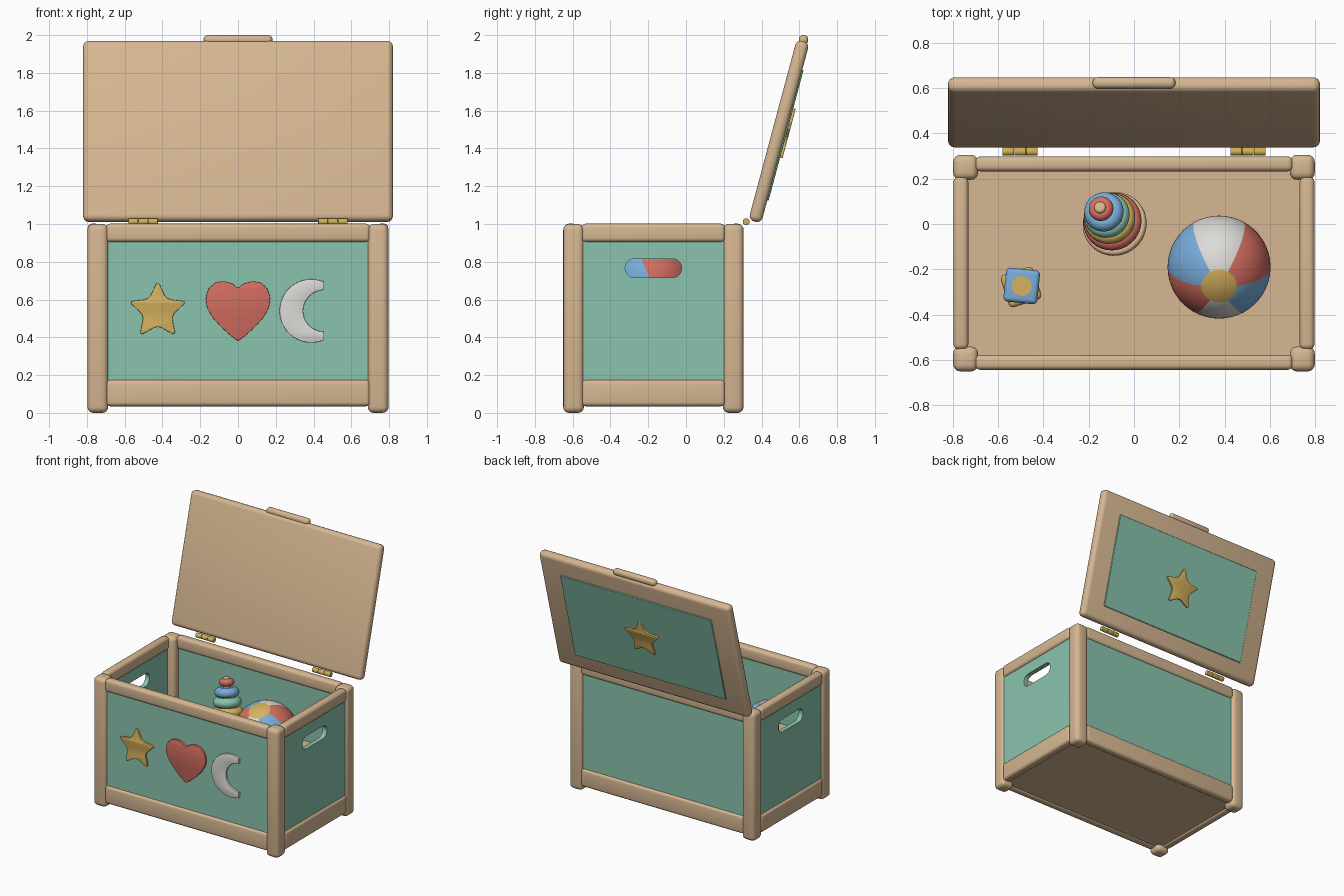
import bpy, bmesh, math
from mathutils import Matrix, Vector

if "Cube" in bpy.data.objects:
    bpy.data.objects.remove(bpy.data.objects["Cube"])

def material(name, r, g, b):
    m = bpy.data.materials.new(name)
    lin = [((c / 255 + 0.055) / 1.055) ** 2.4 for c in (r, g, b)]
    m.diffuse_color = (*lin, 1)
    m.use_nodes = True
    m.node_tree.nodes["Principled BSDF"].inputs["Base Color"].default_value = m.diffuse_color
    return m

WOOD = material("light wood", 214, 183, 146)
GREEN = material("sea green", 138, 197, 174)
YELLOW = material("warm yellow", 214, 178, 94)
RED = material("coral red", 213, 110, 97)
WHITE = material("soft white", 221, 219, 215)
BLUE = material("sky blue", 120, 173, 218)
BRASS = material("brass", 208, 176, 84)

T, S = Matrix.Translation, Matrix.Diagonal
def rot(deg, axis):
    return Matrix.Rotation(math.radians(deg), 4, axis)

def finish(name, bm, mats, matrix=Matrix()):
    bmesh.ops.recalc_face_normals(bm, faces=bm.faces)
    me = bpy.data.meshes.new(name)
    bm.to_mesh(me)
    bm.free()
    for m in mats:
        me.materials.append(m)
    me.polygons.foreach_set("use_smooth", [True] * len(me.polygons))
    me.set_sharp_from_angle(angle=math.radians(40))
    ob = bpy.data.objects.new(name, me)
    ob.matrix_world = matrix
    bpy.context.collection.objects.link(ob)
    return ob

def box(name, size, loc, mat, bevel=0.0, matrix=Matrix(), segments=4):
    bm = bmesh.new()
    bmesh.ops.create_cube(bm, size=1, matrix=S((*size, 1)))
    if bevel:
        bmesh.ops.bevel(bm, geom=bm.edges[:], offset=bevel, segments=segments,
                        profile=0.5, affect='EDGES', clamp_overlap=True)
    return finish(name, bm, [mat], matrix @ T(loc))

def cylinder(name, radius, depth, mat, matrix, bevel=0.0):
    bm = bmesh.new()
    bmesh.ops.create_cone(bm, cap_ends=True, segments=40, radius1=radius, radius2=radius, depth=depth)
    if bevel:
        rims = [e for e in bm.edges if abs(e.verts[0].co.z - e.verts[1].co.z) < 1e-5]
        bmesh.ops.bevel(bm, geom=rims, offset=bevel, segments=4, profile=0.5, affect='EDGES')
    return finish(name, bm, [mat], matrix)

def torus(name, outer, minor, mat, matrix):
    bm = bmesh.new()
    n, k = 40, 16
    rings = []
    for i in range(n):
        a = 2 * math.pi * i / n
        ring = []
        for j in range(k):
            b = 2 * math.pi * j / k
            r = outer - minor + minor * math.cos(b)
            ring.append(bm.verts.new((r * math.cos(a), r * math.sin(a), minor * math.sin(b))))
        rings.append(ring)
    for i in range(n):
        p, q = rings[i], rings[(i + 1) % n]
        for j in range(k):
            bm.faces.new((p[j], q[j], q[(j + 1) % k], p[(j + 1) % k]))
    return finish(name, bm, [mat], matrix)

def plate(name, loops, depth, mat, matrix, bevel=0.0):
    """Flat outline(s) extruded along local z; extra loops become holes."""
    cu = bpy.data.curves.new(name, 'CURVE')
    cu.dimensions, cu.fill_mode = '2D', 'BOTH'
    cu.extrude, cu.bevel_depth, cu.offset = depth / 2 - bevel, bevel, -bevel
    cu.bevel_resolution = 1
    for pts in loops:
        sp = cu.splines.new('POLY')
        sp.points.add(len(pts) - 1)
        for p, (x, y) in zip(sp.points, pts):
            p.co = (x, y, 0, 1)
        sp.use_cyclic_u = True
    tmp = bpy.data.objects.new("outline", cu)
    bpy.context.collection.objects.link(tmp)
    dg = bpy.context.evaluated_depsgraph_get()
    me = bpy.data.meshes.new_from_object(tmp.evaluated_get(dg))
    bm = bmesh.new()
    bm.from_mesh(me)
    bpy.data.objects.remove(tmp)
    bpy.data.meshes.remove(me)
    bmesh.ops.remove_doubles(bm, verts=bm.verts, dist=1e-5)
    for f in bm.faces:
        f.material_index = 0
    return finish(name, bm, [mat], matrix)

def rounded(pts, d):
    out = []
    for i, p in enumerate(pts):
        p, a, b = Vector(p), Vector(pts[i - 1]), Vector(pts[(i + 1) % len(pts)])
        s, e = p + (a - p).normalized() * d, p + (b - p).normalized() * d
        for k in range(6):
            t = k / 5
            out.append(tuple(s * (1 - t) ** 2 + p * 2 * t * (1 - t) + e * t * t))
    return out

def arc(cx, cy, r, a0, a1, n=24):
    return [(cx + r * math.cos(math.radians(a0 + (a1 - a0) * i / n)),
             cy + r * math.sin(math.radians(a0 + (a1 - a0) * i / n))) for i in range(n + 1)]

STAR = rounded([((0.163, 0.078)[i % 2] * math.sin(i * math.pi / 5),
                 (0.163, 0.078)[i % 2] * math.cos(i * math.pi / 5)) for i in range(10)], 0.03)
UPRIGHT = rot(90, 'X')                      # outline plane faces the front
CY = -0.1725                                # centre of the box in y

# Corner posts
for sx, side in ((-1, "left"), (1, "right")):
    for sy, end in ((-1, "front"), (1, "back")):
        box(f"{end}_{side}_post", (0.11, 0.11, 1.0), (sx * 0.742, CY + sy * 0.4225, 0.5), WOOD, 0.032)

# Rails
for z, h, level in ((0.953, 0.097, "top"), (0.105, 0.14, "bottom")):
    for s, end, side in ((-1, "front", "left"), (1, "back", "right")):
        box(f"{end}_{level}_rail", (1.40, 0.065, h), (0, CY + s * 0.4375, z), WOOD, 0.022)
        box(f"{side}_{level}_rail", (0.065, 0.76, h), (s * 0.763, CY, z), WOOD, 0.022)

# Front and back panels
for s, end in ((-1, "front"), (1, "back")):
    box(f"{end}_panel", (1.42, 0.036, 0.82), (0, CY + s * 0.4375, 0.54), GREEN)

# Side panels with hand slots
slot = arc(CY + 0.10, 0.766, 0.05, -90, 90, 12) + arc(CY - 0.10, 0.766, 0.05, 90, 270, 12)
edge = [(CY - 0.40, 0.13), (CY + 0.40, 0.13), (CY + 0.40, 0.95), (CY - 0.40, 0.95)]
for s, side in ((-1, "left"), (1, "right")):
    plate(f"{side}_panel", [edge, slot], 0.036, GREEN, T((s * 0.763, 0, 0)) @ rot(90, 'Z') @ UPRIGHT)

# Bottom board and raised inner floor
box("bottom_board", (1.46, 0.85, 0.03), (0, CY, 0.06), WOOD)
box("inner_floor", (1.49, 0.84, 0.03), (0, CY, 0.465), WOOD)

# Front decorations
face = T((0, -0.634, 0)) @ UPRIGHT
plate("front_star", [STAR], 0.018, YELLOW, face @ T((-0.425, 0.54, 0)), 0.003)
half = [(0.03, .685), (.075, .697), (.12, .69), (.155, .66), (.172, .61), (.165, .56),
        (.135, .505), (.09, .455), (.04, .41)]
heart = [(0, 0.66)] + half + [(0, 0.38)] + [(-x, z) for x, z in reversed(half)]
plate("front_heart", [rounded(heart, 0.012)], 0.018, RED, face, 0.003)
moon = arc(0.388, 0.54, 0.168, 66, 294, 40) + arc(0.455, 0.54, 0.11, 270, 90, 28)
plate("front_moon", [moon], 0.018, WHITE, face, 0.003)

# Open lid, leaning back
lid = T((0, 0.492, 1.49)) @ rot(-15, 'X')
box("lid", (1.64, 0.07, 0.988), (0, 0, 0), WOOD, 0.03, lid)
box("lid_panel", (1.30, 0.02, 0.715), (0, 0.032, -0.01), GREEN, 0.003, lid, 1)
plate("lid_star", [STAR], 0.018, YELLOW, lid @ T((0, 0.046, -0.01)) @ UPRIGHT, 0.003)
box("lid_handle", (0.365, 0.05, 0.05), (0, 0.622, 1.975), WOOD, 0.022)

# Hinges with three knuckles
for s, side in ((-1, "left"), (1, "right")):
    for i in (-1, 0, 1):
        cylinder(f"{side}_hinge_{i + 2}", 0.018, 0.051, BRASS,
                 T((s * 0.502 + i * 0.052, 0.319, 1.012)) @ rot(90, 'Y'), 0.002)

# Beach ball: six segments and two caps
bm = bmesh.new()
bmesh.ops.create_uvsphere(bm, u_segments=48, v_segments=36, radius=0.227)
for f in bm.faces:
    c = f.calc_center_median()
    if abs(c.normalized().z) > math.cos(math.radians(20)):
        f.material_index = 3
    else:
        clockwise = (90 - math.degrees(math.atan2(c.y, c.x)) + 30) % 360
        f.material_index = int(clockwise // 60) % 3
finish("ball", bm, [WHITE, RED, BLUE, YELLOW], T((0.375, -0.19, 0.707)) @ rot(23, 'X'))

# Leaning ring stacker
foot, tip = Vector((-0.085, 0, 0.53)), Vector((-0.152, 0.075, 0.895))
axis = tip - foot
stack = T(foot) @ axis.to_track_quat('Z', 'Y').to_matrix().to_4x4()
cylinder("stacker_base", 0.142, 0.04, WOOD, stack, 0.015)
cylinder("stacker_peg", 0.026, axis.length, WOOD, stack @ T((0, 0, axis.length / 2)), 0.012)
for i, (r, mat) in enumerate(((0.130, RED), (0.115, YELLOW), (0.102, GREEN), (0.088, BLUE), (0.055, RED))):
    torus(f"stacker_ring_{i + 1}", r, 0.036 if i < 4 else 0.027, mat, stack @ T((0, 0, 0.056 + i * 0.071)))

# Two stacked toy blocks with dots
for name, z, x, y, turn, mat, dot in (("lower", 0.555, -0.498, -0.278, 18, YELLOW, BLUE),
                                      ("upper", 0.705, -0.495, -0.273, -6, BLUE, YELLOW)):
    place = T((x, y, z)) @ rot(turn, 'Z')
    box(f"{name}_block", (0.15, 0.15, 0.15), (0, 0, 0), mat, 0.02, place)
    cylinder(f"{name}_block_dot", 0.044, 0.008, dot, place @ T((0, 0, 0.074)))
